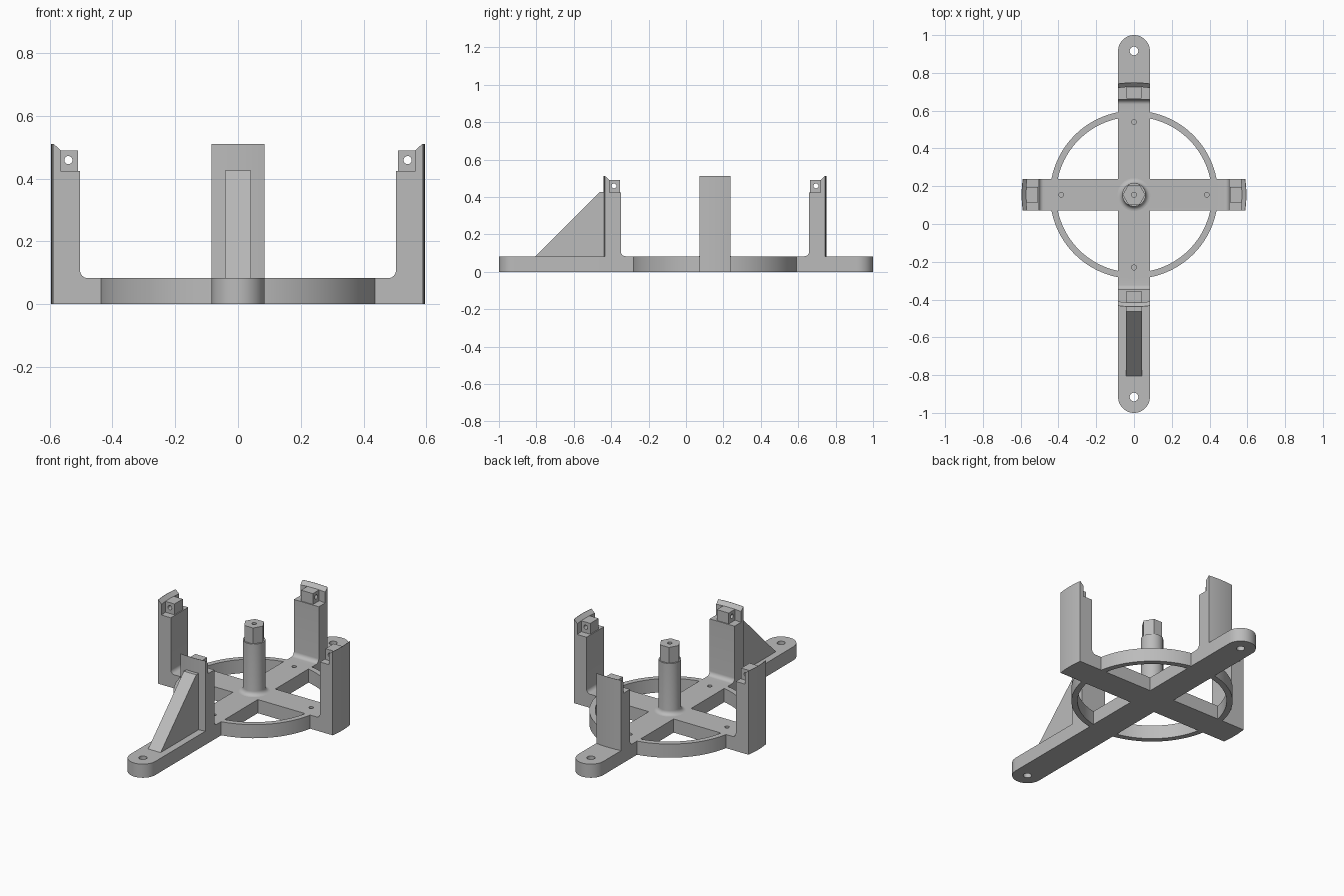
import bpy, bmesh, math
from mathutils import Matrix, Vector

if "Cube" in bpy.data.objects:
    bpy.data.objects.remove(bpy.data.objects["Cube"], do_unlink=True)

CY = 0.155      # y of the hub axis
HW = 0.084      # half width of every arm
H = 0.083       # base thickness
R = 0.595       # radius of the curved outer post faces

grey = bpy.data.materials.new("light_grey")
grey.use_nodes = True
grey.diffuse_color = (0.5, 0.5, 0.5, 1)
grey.node_tree.nodes["Principled BSDF"].inputs["Base Color"].default_value = (0.5, 0.5, 0.5, 1)


def finish(name, bm, matrix=None):
    bmesh.ops.recalc_face_normals(bm, faces=bm.faces)
    if matrix:
        bm.transform(matrix)
    me = bpy.data.meshes.new(name)
    bm.to_mesh(me)
    bm.free()
    me.materials.append(grey)
    ob = bpy.data.objects.new(name, me)
    bpy.context.collection.objects.link(ob)
    return ob


def loft(name, rows, closed=False, matrix=None):
    """Bridge matching closed sections; cap the ends unless the loft is a loop."""
    bm = bmesh.new()
    rings = [[bm.verts.new(p) for p in row] for row in rows]
    pairs = list(zip(rings, rings[1:])) + ([(rings[-1], rings[0])] if closed else [])
    n = len(rings[0])
    for a, b in pairs:
        for i in range(n):
            j = (i + 1) % n
            bm.faces.new((a[i], a[j], b[j], b[i]))
    if not closed:
        bm.faces.new(rings[0])
        bm.faces.new(rings[-1])
    return finish(name, bm, matrix)


def circle(r, z, n, y=CY):
    return [(r * math.cos(math.tau * i / n), y + r * math.sin(math.tau * i / n), z) for i in range(n)]


def box(name, lo, hi, matrix=None):
    corners = [(lo[0], lo[1]), (hi[0], lo[1]), (hi[0], hi[1]), (lo[0], hi[1])]
    return loft(name, [[(x, y, z) for x, y in corners] for z in (lo[2], hi[2])], matrix=matrix)


def drill(r, z0, z1, matrix):
    return loft("drill", [circle(r, z, 24, 0) for z in (z0, z1)], matrix=matrix)


def combine(target, other, op):
    mod = target.modifiers.new("join", 'BOOLEAN')
    mod.operation, mod.solver, mod.object = op, 'EXACT', other
    bpy.ops.object.select_all(action='DESELECT')
    bpy.context.view_layer.objects.active = target
    target.select_set(True)
    bpy.ops.object.modifier_apply(modifier=mod.name)
    bpy.data.objects.remove(other, do_unlink=True)


def smooth(ob):
    bpy.ops.object.select_all(action='DESELECT')
    bpy.context.view_layer.objects.active = ob
    ob.select_set(True)
    bpy.ops.object.shade_smooth_by_angle(angle=math.radians(28))


# Long bar with round ends
outline = []
for side in (1, -1):
    for i in range(25):
        a = math.pi * i / 24
        outline.append((side * HW * math.cos(a), side * (1 - HW + HW * math.sin(a))))
frame = loft("frame", [[(x, y, z) for x, y in outline] for z in (0, H)])

# Ring joining the arms
ring_rows = []
for i in range(96):
    a = math.tau * i / 96
    ring_rows.append([(r * math.cos(a), CY + r * math.sin(a), z)
                      for r, z in ((0.445, 0), (0.445, H), (0.412, H), (0.412, 0))])
combine(frame, loft("ring", ring_rows, closed=True), 'UNION')

# Four arms, each with an upright, a curved lip and a drilled lug
FIL = 0.025
flat = [(0.05, 0), (0.05, H)]
flat += [(0.503 - FIL + FIL * math.sin(a), H + FIL - FIL * math.cos(a))
         for a in (math.pi / 2 * i / 8 for i in range(9))]
flat += [(0.503, 0.424)]
curved = [(0.571, 0.424), (0.571, 0.49), (R - 0.002, 0.511), (R, 0.511), (R, 0)]
rows = []
for i in range(13):
    y = -HW + 2 * HW * i / 12
    rows.append([(x, y, z) for x, z in flat]
                + [(math.sqrt(r * r - y * y), y, z) for r, z in curved])
for k in range(4):
    turn = Matrix.Translation((0, CY, 0)) @ Matrix.Rotation(k * math.pi / 2, 4, 'Z')
    arm = loft("arm", rows, matrix=turn)
    combine(arm, box("lug", (0.509, -0.04, 0.4), (0.58, 0.04, 0.49), turn), 'UNION')
    across = turn @ Matrix.Translation((0.54, 0, 0.459)) @ Matrix.Rotation(math.pi / 2, 4, 'X')
    combine(arm, drill(0.013, -0.1, 0.1, across), 'DIFFERENCE')
    combine(frame, arm, 'UNION')
    # blind screw hole in the arm
    combine(frame, drill(0.013, 0.03, 0.2, turn @ Matrix.Translation((0.385, 0, 0))), 'DIFFERENCE')

# Mounting holes in the bar ends
for y in (-1 + HW, 1 - HW):
    combine(frame, drill(0.023, -0.1, 0.2, Matrix.Translation((0, y, 0))), 'DIFFERENCE')
smooth(frame)

# Triangular brace against the front upright
brace = [(-0.81, H - 0.005), (-0.805, H), (-0.462, 0.426), (-0.435, 0.426), (-0.435, H - 0.005)]
loft("front_brace", [[(x, y, z) for y, z in brace] for x in (-0.042, 0.042)])

# Centre post with a flared foot
foot = [(0.087, H - 0.01)]
foot += [(0.087 - 0.025 * math.sin(a), H + 0.025 - 0.025 * math.cos(a))
         for a in (math.pi / 2 * i / 6 for i in range(7))]
post = loft("centre_post", [circle(r, z, 48) for r, z in foot + [(0.062, 0.395)]])
smooth(post)

# Hexagonal head with a blind hole
head = loft("hex_head", [circle(0.06, z, 6) for z in (0.39, 0.492)])
combine(head, drill(0.013, 0.42, 0.6, Matrix.Translation((0, CY, 0))), 'DIFFERENCE')
smooth(head)
